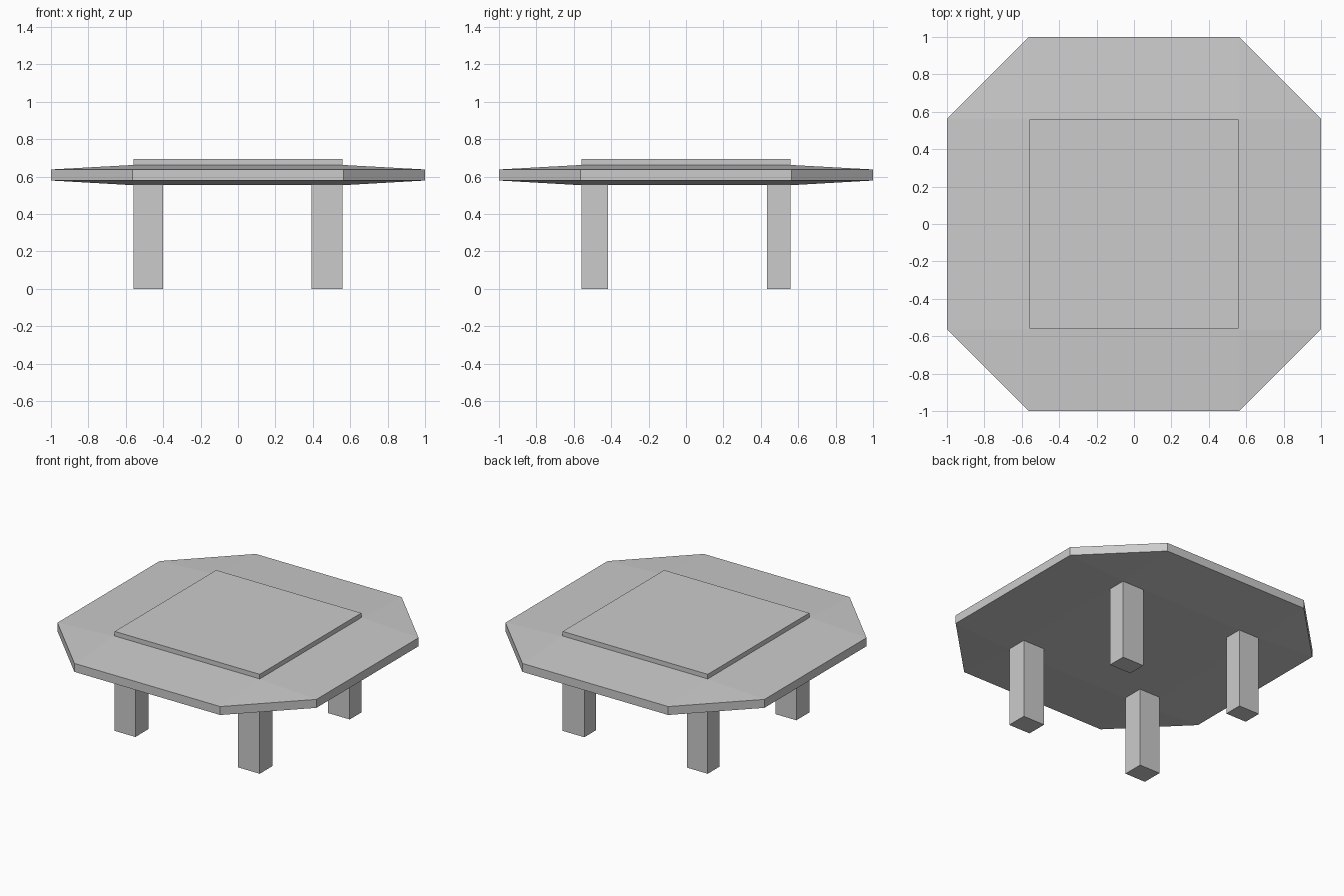
import bpy, bmesh

if "Cube" in bpy.data.objects:
    bpy.data.objects.remove(bpy.data.objects["Cube"])

HALF, INNER = 1.0, 0.563


def make_object(name, bm):
    bmesh.ops.recalc_face_normals(bm, faces=bm.faces[:])
    mesh = bpy.data.meshes.new(name)
    bm.to_mesh(mesh)
    bm.free()
    obj = bpy.data.objects.new(name, mesh)
    bpy.context.collection.objects.link(obj)
    return obj


def box(name, x, y, z):
    bm = bmesh.new()
    bmesh.ops.create_cube(bm, size=1)
    for v in bm.verts:
        v.co = [lo + (c + 0.5) * (hi - lo) for c, (lo, hi) in zip(v.co, (x, y, z))]
    return make_object(name, bm)


# Table top: octagonal rim, sloping to a flat square above and below
bm = bmesh.new()
signs = [(1, 1), (-1, 1), (-1, -1), (1, -1)]
rims = []
for rim_z, flat_z in ((0.579, 0.554), (0.638, 0.662)):
    rim, square = [], []
    for sx, sy in signs:
        a = bm.verts.new((sx * HALF, sy * INNER, rim_z))
        b = bm.verts.new((sx * INNER, sy * HALF, rim_z))
        rim += [a, b] if sx * sy > 0 else [b, a]
        square.append(bm.verts.new((sx * INNER, sy * INNER, flat_z)))
    bm.faces.new(square)
    for i in range(4):
        j = (i + 1) % 4
        bm.faces.new((rim[2 * i], rim[2 * i + 1], square[i]))
        bm.faces.new((rim[2 * i + 1], rim[2 * j], square[j], square[i]))
    rims.append(rim)
for i in range(8):
    j = (i + 1) % 8
    bm.faces.new((rims[0][i], rims[0][j], rims[1][j], rims[1][i]))
make_object("table_top", bm)

# Raised centre panel
box("centre_panel", (-0.56, 0.56), (-0.56, 0.56), (0.662, 0.694))

# Four legs under the corners of the flat square
for side, x in (("left", (-0.56, -0.40)), ("right", (0.393, 0.56))):
    for end, y in (("front", (-0.56, -0.417)), ("back", (0.432, 0.56))):
        box(f"{end}_{side}_leg", x, y, (0.0, 0.554))
